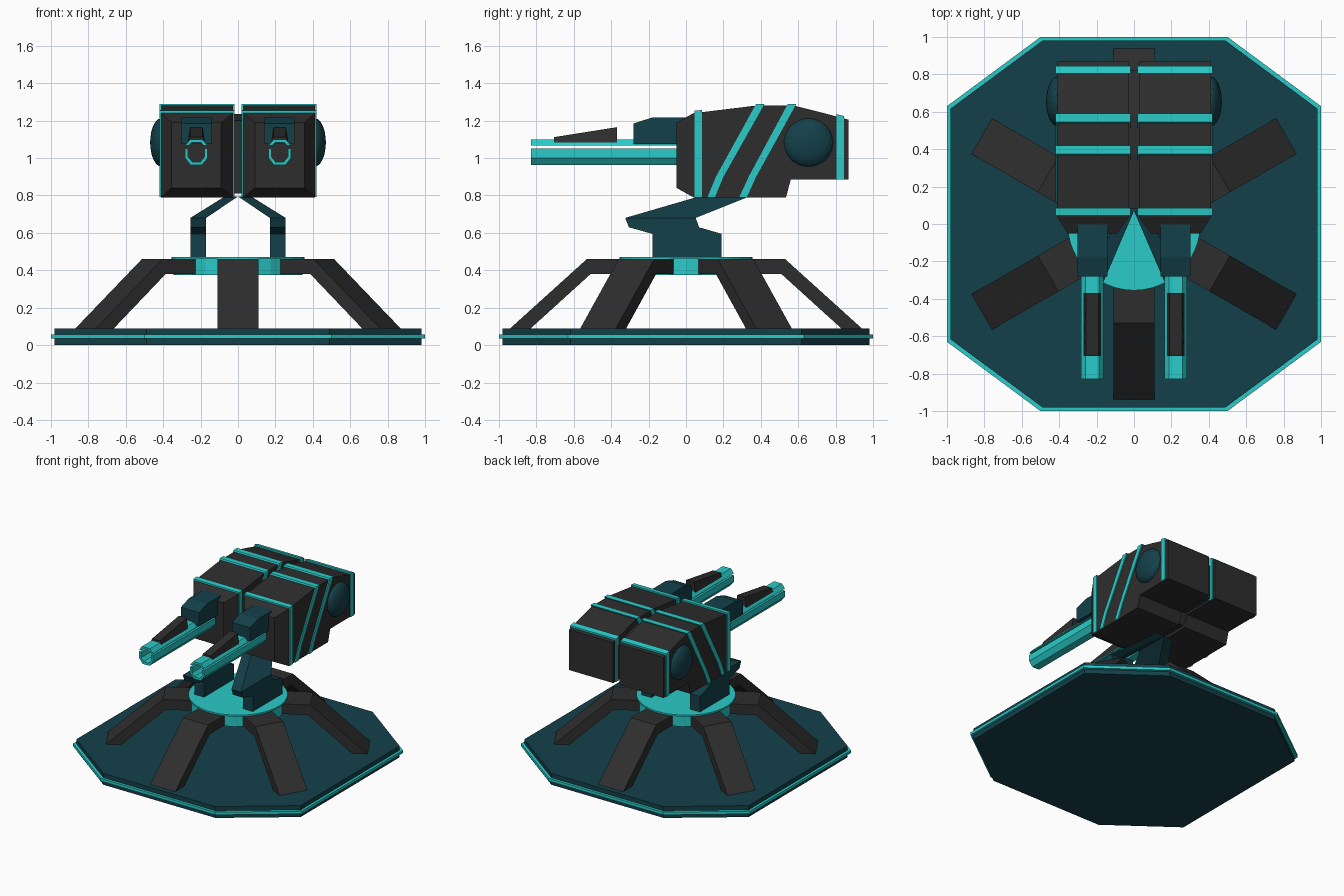
import bpy, bmesh, math
from mathutils import Matrix

if "Cube" in bpy.data.objects:
    bpy.data.objects.remove(bpy.data.objects["Cube"])


def material(name, rgb):
    m = bpy.data.materials.new(name)
    m.diffuse_color = (*rgb, 1)
    m.use_nodes = True
    m.node_tree.nodes["Principled BSDF"].inputs["Base Color"].default_value = m.diffuse_color
    return m


DARK = material("charcoal", (0.027, 0.027, 0.027))
TEAL = material("deep_teal", (0.007, 0.051, 0.068))
CYAN = material("cyan", (0.023, 0.6, 0.58))


def finish(name, bm, mat, mirror=False):
    bmesh.ops.recalc_face_normals(bm, faces=bm.faces)
    me = bpy.data.meshes.new(name)
    bm.to_mesh(me)
    bm.free()
    me.materials.append(mat)
    ob = bpy.data.objects.new(name, me)
    bpy.context.collection.objects.link(ob)
    if mirror:
        mod = ob.modifiers.new("mirror", 'MIRROR')
        mod.use_mirror_merge = False
        mod.use_clip = False
    return ob


def loft(name, rings, mat, mirror=False):
    """Skin closed rings of 3D points, capped at both ends."""
    bm = bmesh.new()
    vs = [[bm.verts.new(p) for p in r] for r in rings]
    n = len(rings[0])
    for a, b in zip(vs, vs[1:]):
        for i in range(n):
            j = (i + 1) % n
            bm.faces.new((a[i], a[j], b[j], b[i]))
    bm.faces.new(vs[0])
    bm.faces.new(vs[-1])
    return finish(name, bm, mat, mirror)


def side_profile(name, pts, x0, x1, mat, mirror=False):
    """Extrude a (y, z) profile along x."""
    return loft(name, [[(x, y, z) for y, z in pts] for x in (x0, x1)], mat, mirror)


def cylinder(name, r, z0, z1, segs, mat):
    ring = [(r * math.cos(math.tau * i / segs), r * math.sin(math.tau * i / segs)) for i in range(segs)]
    return loft(name, [[(x, y, z) for x, y in ring] for z in (z0, z1)], mat)


# octagonal base plate with a glowing rim
OCT = [(.5, -1), (1, -.63), (1, .63), (.5, 1), (-.5, 1), (-1, .63), (-1, -.63), (-.5, -1)]
for name, s, z0, z1, mat in (("base_plate", .98, 0, .09, TEAL), ("base_rim", 1, .034, .056, CYAN)):
    loft(name, [[(x * s, y * s, z) for x, y in OCT] for z in (z0, z1)], mat)

# six bent legs around the hub
LEG = [(.3, .46), (.53, .46), (.945, .085), (.835, .085), (.51, .38), (.3, .38)]
for k in range(6):
    leg = side_profile("leg_%d" % (k + 1), LEG, -.11, .11, DARK)
    leg.data.transform(Matrix.Rotation(math.radians(60 * k), 4, 'Z'))

# hub and turntable
cylinder("hub", .345, .375, .462, 24, CYAN)
cylinder("turntable", .355, .46, .472, 48, CYAN)

# yoke arms that kick forward, then lean back and inward
ARM = [(.17, .255, -.18, .19, .47), (.17, .255, -.18, .19, .595), (.17, .255, -.305, .07, .63),
       (.17, .255, -.325, .052, .68), (0, .07, .07, .34, .795)]
loft("yoke_arm", [[(a, c, z), (b, c, z), (b, d, z), (a, d, z)] for a, b, c, d, z in ARM], TEAL, True)

# twin weapon pods: sections (x0, x1, y bottom, z bottom, y top, z top)
POD = [(.09, .355, -.05, .84, -.05, 1.19), (.027, .413, .04, .79, .04, 1.24),
       (.027, .413, .3, .79, .37, 1.28), (.027, .413, .535, .79, .58, 1.28),
       (.027, .413, .56, .885, .7, 1.25), (.027, .413, .87, .885, .87, 1.205)]
loft("pod", [[(a, yb, zb), (b, yb, zb), (b, yt, zt), (a, yt, zt)] for a, b, yb, zb, yt, zt in POD], DARK, True)

# spine joining the pods
side_profile("pod_spine", [(.08, .81), (.52, .81), (.55, .9), (.82, .9), (.82, 1.17), (.58, 1.235), (.37, 1.235),
                           (.08, 1.2)], -.03, .03, DARK)

# cyan bands round the pods
BANDS = {
    "front_band": [(.045, .791), (.085, .791), (.085, 1.257), (.045, 1.253)],
    "middle_band": [(.115, .791), (.155, .791), (.2, .9), (.42, 1.29), (.375, 1.29), (.16, .9)],
    "back_band": [(.285, .791), (.325, .791), (.375, .9), (.59, 1.29), (.545, 1.29), (.335, .9)],
    "rear_band": [(.805, .886), (.845, .886), (.845, 1.225), (.805, 1.235)],
}
for name, pts in BANDS.items():
    side_profile(name, pts, .02, .421, CYAN, True)

# domed side bosses
bm = bmesh.new()
bmesh.ops.create_icosphere(bm, subdivisions=3, radius=1,
                           matrix=Matrix.Translation((.41, .655, 1.083)) @ Matrix.Diagonal((.06, .132, .13, 1)))
finish("side_boss", bm, TEAL, True)

# split octagonal barrels: an arch over a cup, both hollow
GX = .223
CUP = [(-.06, 1.05), (-.06, 1.0), (-.03, .962), (.03, .962), (.06, 1.0), (.06, 1.05),
       (.043, 1.05), (.043, 1.006), (.022, .98), (-.022, .98), (-.043, 1.006), (-.043, 1.05)]
ARCH = [(-.06, 1.066), (-.035, 1.098), (.035, 1.098), (.06, 1.066), (.04, 1.066), (.025, 1.082),
        (-.025, 1.082), (-.04, 1.066)]
for name, pts in (("barrel_cup", CUP), ("barrel_arch", ARCH)):
    loft(name, [[(GX + x, y, z) for x, z in pts] for y in (-.83, -.04)], CYAN, True)

# tapered sight rail on each barrel
RAIL = [(-.705, 1.084, 1.112), (-.37, 1.084, 1.165)]
loft("barrel_rail", [[(GX - .046, y, a), (GX + .046, y, a), (GX + .034, y, b), (GX - .034, y, b)]
                     for y, a, b in RAIL], DARK, True)

# breech housing above each barrel root
side_profile("breech_housing", [(-.28, 1.075), (-.28, 1.185), (-.18, 1.217), (0, 1.217), (0, 1.075)],
             GX - .08, GX + .08, TEAL, True)
